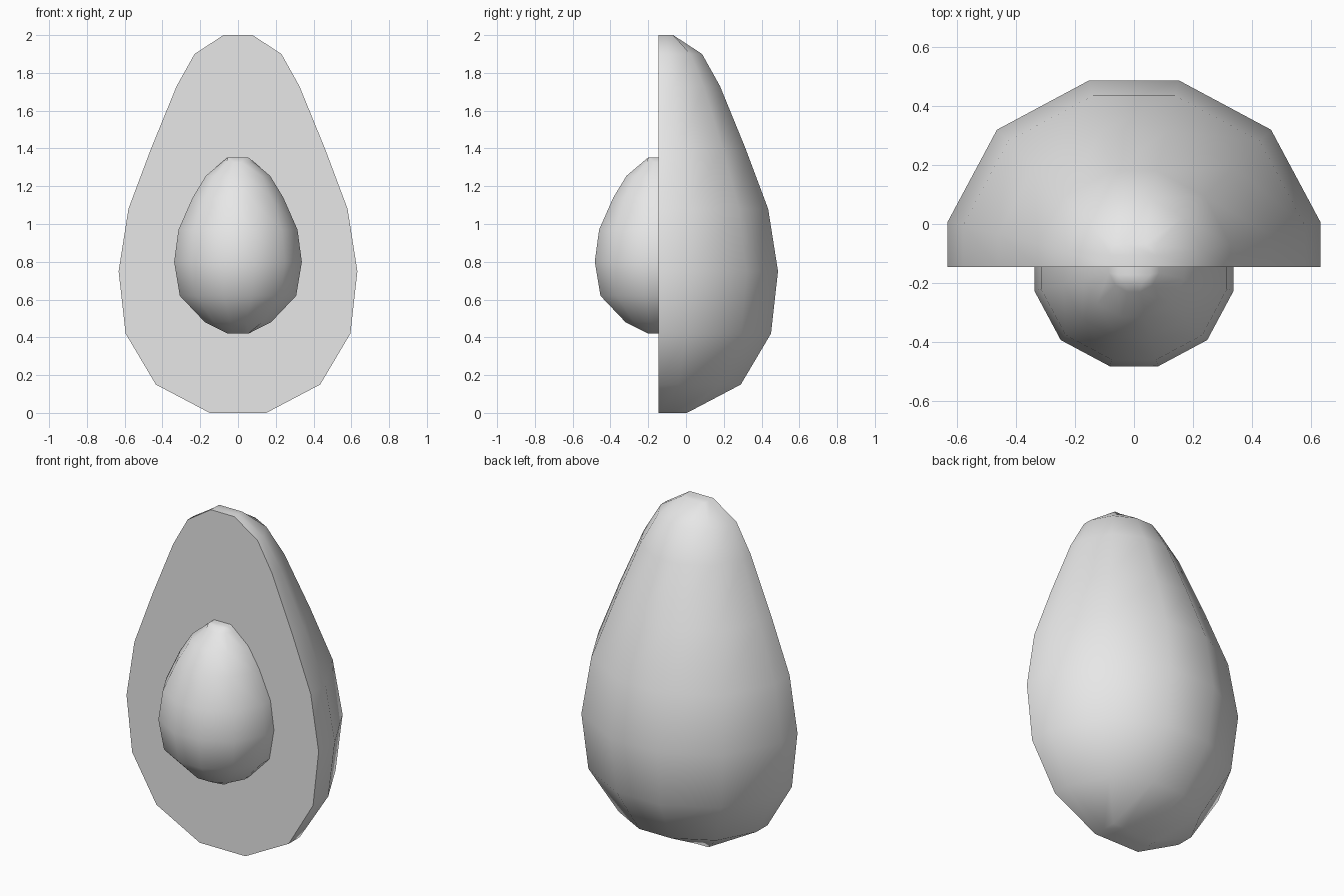
import bpy
import bmesh
import math

if "Cube" in bpy.data.objects:
    bpy.data.objects.remove(bpy.data.objects["Cube"], do_unlink=True)

CUT_Y = -0.145  # plane of the flat cut face

clay = bpy.data.materials.new("plain grey")
clay.use_nodes = True
clay.diffuse_color = (0.8, 0.8, 0.8, 1)
clay.node_tree.nodes["Principled BSDF"].inputs["Base Color"].default_value = (0.8, 0.8, 0.8, 1)

# Quarter outlines of a ring: round (twelve sided) and square for the end caps
ROUND = [(1, 0), (1, 0.24), (0.735, 0.735), (0.24, 1)]
SQUARE = [(1, 0), (1, 0.5), (1, 1), (0.5, 1)]


def half_egg(name, profile, direction, sink=0.0):
    """Loft half rings of (radius, height) on one side of the cut plane."""
    bm = bmesh.new()
    rings = []
    for i, (r, z) in enumerate(profile):
        quarter = SQUARE if i in (0, len(profile) - 1) else ROUND
        outline = quarter + [(-x, y) for x, y in reversed(quarter)]
        rings.append([
            bm.verts.new((x * r, CUT_Y + direction * (y * r if y else -sink), z))
            for x, y in outline])
    for low, high in zip(rings, rings[1:]):
        for j in range(len(low) - 1):
            bm.faces.new((low[j], low[j + 1], high[j + 1], high[j]))
    # Bottom, top and flat cut face
    bm.faces.new(rings[0])
    bm.faces.new(rings[-1])
    bm.faces.new([r[0] for r in rings] + [r[-1] for r in reversed(rings)])
    bmesh.ops.recalc_face_normals(bm, faces=bm.faces)

    mesh = bpy.data.meshes.new(name)
    bm.to_mesh(mesh)
    bm.free()
    mesh.materials.append(clay)
    obj = bpy.data.objects.new(name, mesh)
    bpy.context.collection.objects.link(obj)
    bpy.ops.object.select_all(action="DESELECT")
    obj.select_set(True)
    bpy.context.view_layer.objects.active = obj
    bpy.ops.object.shade_smooth_by_angle(angle=math.radians(60))
    return obj


# Halved fruit, rounded towards the back
half_egg("fruit_half", [
    (0.15, 0), (0.435, 0.15), (0.595, 0.42), (0.632, 0.75), (0.58, 1.08),
    (0.46, 1.4), (0.325, 1.73), (0.23, 1.9), (0.077, 2)], 1)

# Stone bulging from the cut face
half_egg("stone", [
    (0.055, 0.42), (0.175, 0.48), (0.308, 0.62), (0.338, 0.8), (0.315, 0.97),
    (0.24, 1.14), (0.17, 1.255), (0.085, 1.327), (0.055, 1.352)], -1, sink=0.02)
